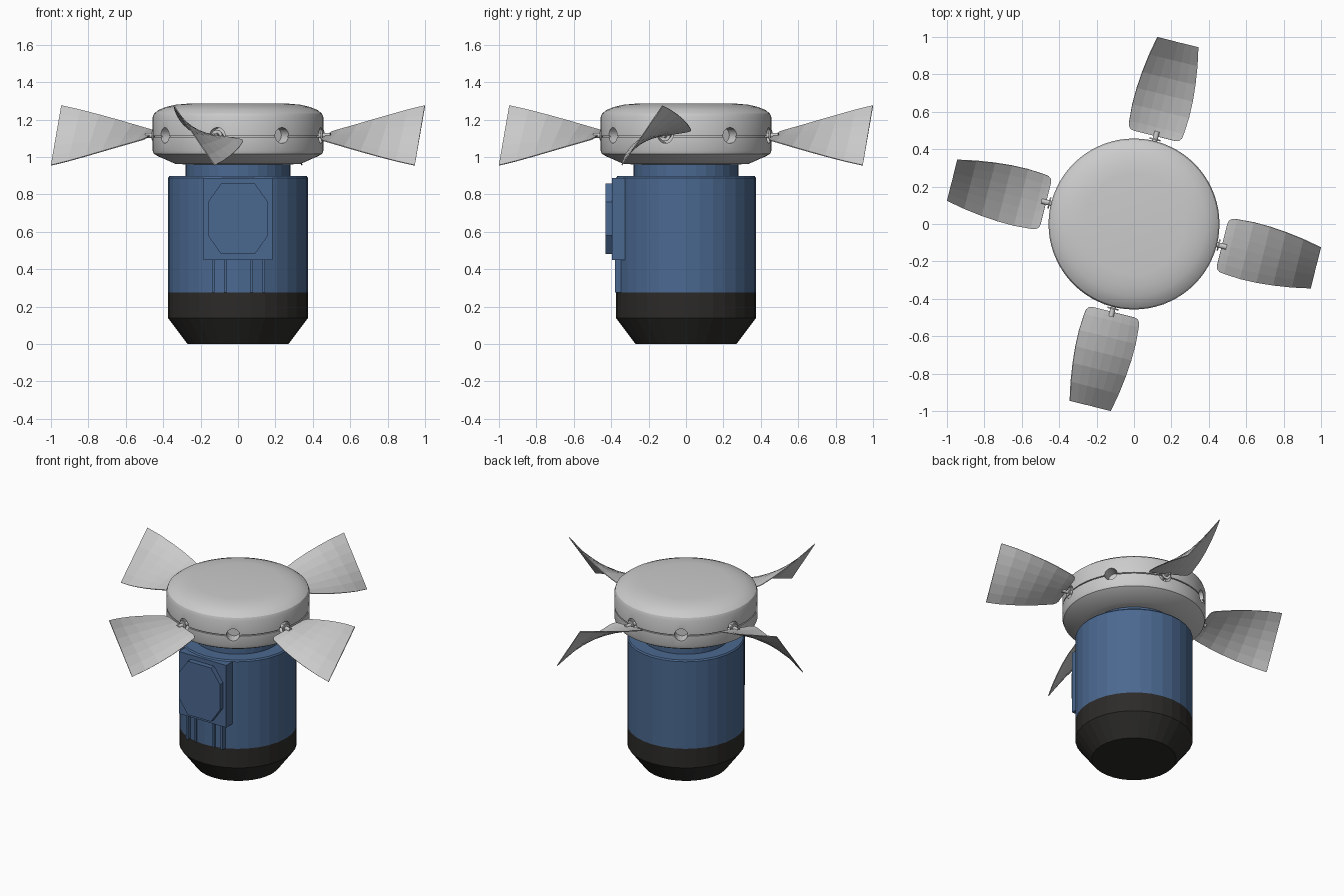
import bpy, bmesh, math
from mathutils import Matrix, Vector

if "Cube" in bpy.data.objects:
    bpy.data.objects.remove(bpy.data.objects["Cube"])


def material(name, rgb):
    m = bpy.data.materials.new(name)
    m.diffuse_color = (*rgb, 1)
    m.use_nodes = True
    m.node_tree.nodes["Principled BSDF"].inputs["Base Color"].default_value = m.diffuse_color
    return m


BLUE = material("blue_paint", (0.07, 0.14, 0.28))
BLACK = material("black_cover", (0.025, 0.024, 0.022))


def finish(name, bm, mat=None):
    bmesh.ops.recalc_face_normals(bm, faces=bm.faces)
    me = bpy.data.meshes.new(name)
    bm.to_mesh(me)
    bm.free()
    ob = bpy.data.objects.new(name, me)
    bpy.context.collection.objects.link(ob)
    if mat:
        me.materials.append(mat)
    return ob


def smooth(ob, angle=30):
    bpy.ops.object.select_all(action='DESELECT')
    ob.select_set(True)
    bpy.context.view_layer.objects.active = ob
    bpy.ops.object.shade_smooth_by_angle(angle=math.radians(angle))


def lathe(name, profile, sides, mat=None):
    bm = bmesh.new()
    rings = [[bm.verts.new((r * math.cos(2 * math.pi * i / sides),
                            r * math.sin(2 * math.pi * i / sides), z))
              for i in range(sides)] for r, z in profile]
    for a, b in zip(rings, rings[1:]):
        for i in range(sides):
            j = (i + 1) % sides
            bm.faces.new((a[i], a[j], b[j], b[i]))
    bm.faces.new(rings[0])
    bm.faces.new(rings[-1])
    return finish(name, bm, mat)


def prism(name, outline, y0, y1, mat):
    # outline in x, z pushed along y
    bm = bmesh.new()
    a = [bm.verts.new((x, y0, z)) for x, z in outline]
    b = [bm.verts.new((x, y1, z)) for x, z in outline]
    bm.faces.new(a)
    bm.faces.new(b)
    for i in range(len(a)):
        j = (i + 1) % len(a)
        bm.faces.new((a[i], a[j], b[j], b[i]))
    return finish(name, bm, mat)


def rect(x0, x1, z0, z1):
    return [(x0, z0), (x1, z0), (x1, z1), (x0, z1)]


def radial_rod(bm, angle, r, u0, u1, z, sides=20):
    m = (Matrix.Rotation(angle, 4, 'Z') @ Matrix.Translation(((u0 + u1) / 2, 0, z))
         @ Matrix.Rotation(math.pi / 2, 4, 'Y'))
    bmesh.ops.create_cone(bm, cap_ends=True, segments=sides, radius1=r,
                          radius2=r, depth=u1 - u0, matrix=m)


# Motor: end cover, housing and neck
lathe("end_cover", [(0.27, 0), (0.375, 0.14), (0.375, 0.275)], 32, BLACK)
lathe("motor_housing", [(0.37, 0.275), (0.375, 0.275), (0.375, 0.888),
                        (0.368, 0.897), (0.34, 0.897)], 32, BLUE)
lathe("neck", [(0.28, 0.88), (0.28, 0.97)], 32, BLUE)

# Terminal box with octagonal lid and cooling ribs below
prism("terminal_box", rect(-0.185, 0.185, 0.45, 0.888), -0.395, -0.325, BLUE)
prism("terminal_lid", [(-0.09, 0.48), (0.09, 0.48), (0.16, 0.58), (0.16, 0.76),
                       (0.09, 0.858), (-0.09, 0.858), (-0.16, 0.76), (-0.16, 0.58)],
      -0.43, -0.39, BLUE)
for i, x in enumerate((-0.132, -0.067, 0.072, 0.137)):
    prism(f"rib_{i + 1}", rect(x - 0.007, x + 0.007, 0.275, 0.455), -0.379, -0.33, BLUE)

# Hub with seam groove
Z = 1.115
hub = lathe("hub", [(0.28, 0.96), (0.335, 0.963), (0.43, 1.005), (0.45, 1.017), (0.457, 1.035),
                    (0.457, 1.106), (0.448, 1.106), (0.448, 1.113), (0.457, 1.113),
                    (0.457, 1.21), (0.449, 1.232), (0.425, 1.251), (0.385, 1.267),
                    (0.335, 1.279), (0.27, 1.285)], 72)

# Eight blade sockets drilled into the rim
START = math.radians(-14)
bm = bmesh.new()
for k in range(8):
    radial_rod(bm, START + k * math.pi / 4, 0.042, 0.38, 0.52, Z, 24)
cutter = finish("socket_cutter", bm)
cutter.hide_render = True
cutter.hide_viewport = True
mod = hub.modifiers.new("sockets", 'BOOLEAN')
mod.object = cutter
mod.operation = 'DIFFERENCE'
mod.solver = 'EXACT'
smooth(hub)

# Twisted blades; two of the four twist the opposite way
SECTIONS = [(0.484, 0.118), (0.49, 0.137), (0.505, 0.149), (0.53, 0.154), (0.62, 0.167),
            (0.71, 0.176), (0.80, 0.183), (0.90, 0.190), (1.0, 0.195)]
COLS = 6


def blade(name, angle, sign):
    bm = bmesh.new()
    rot = Matrix.Rotation(angle, 4, 'Z')
    rows = []
    for u, half in SECTIONS:
        t = (u - 0.484) / 0.516
        tw = sign * math.radians(9 + 46 * t)
        row = []
        for c in range(COLS + 1):
            s = half * (2 * c / COLS - 1)
            p = Vector((u, s * math.cos(tw) + 0.008, Z + s * math.sin(tw)))
            row.append(bm.verts.new(rot @ p))
        rows.append(row)
    for a, b in zip(rows, rows[1:]):
        for c in range(COLS):
            bm.faces.new((a[c], a[c + 1], b[c + 1], b[c]))
    ob = finish(name, bm)
    sol = ob.modifiers.new("thickness", 'SOLIDIFY')
    sol.thickness = 0.005
    sol.offset = 0


for k, (side, sign) in enumerate((("right", 1), ("back", 1), ("left", -1), ("front", -1))):
    angle = START + k * math.pi / 2
    blade(f"blade_{side}", angle, sign)
    # Blade pin and collar
    bm = bmesh.new()
    radial_rod(bm, angle, 0.014, 0.37, 0.51, Z)
    radial_rod(bm, angle, 0.03, 0.462, 0.47, Z)
    smooth(finish(f"blade_pin_{side}", bm))
